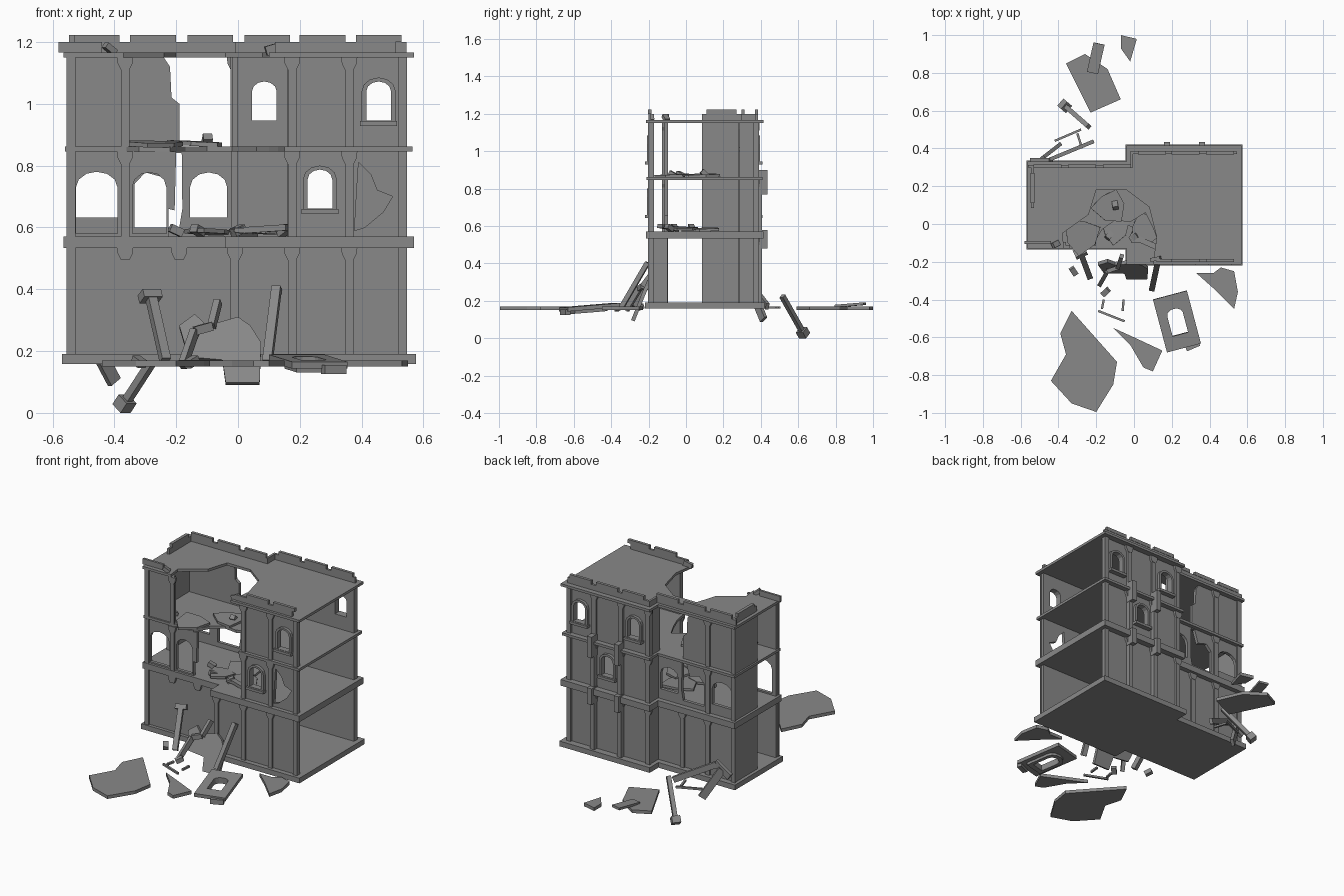
import bpy, bmesh, math, random
from mathutils import Matrix, Vector

cube = bpy.data.objects.get("Cube")
if cube:
    bpy.data.objects.remove(cube, do_unlink=True)

stone = bpy.data.materials.new("grey_stone")
stone.use_nodes = True
GREY = (0.25, 0.25, 0.25, 1)
stone.diffuse_color = GREY
stone.node_tree.nodes["Principled BSDF"].inputs["Base Color"].default_value = GREY
random.seed(4)


def finish(name, bm, matrix=Matrix()):
    bmesh.ops.transform(bm, matrix=matrix, verts=bm.verts)
    bmesh.ops.recalc_face_normals(bm, faces=bm.faces)
    mesh = bpy.data.meshes.new(name)
    bm.to_mesh(mesh)
    bm.free()
    mesh.materials.append(stone)
    obj = bpy.data.objects.new(name, mesh)
    bpy.context.collection.objects.link(obj)
    return obj


def plate(name, outline, thick, matrix=Matrix(), holes=()):
    """Flat outline with holes, extruded along local z."""
    bm = bmesh.new()
    for loop in [outline, *holes]:
        vs = [bm.verts.new((p[0], p[1], 0)) for p in loop]
        for i, v in enumerate(vs):
            bm.edges.new((v, vs[i - 1]))
    bmesh.ops.triangle_fill(bm, edges=bm.edges[:], use_beauty=True, normal=(0, 0, 1))
    top = bmesh.ops.extrude_face_region(bm, geom=bm.faces[:])["geom"]
    bmesh.ops.translate(bm, vec=(0, 0, thick), verts=[g for g in top if isinstance(g, bmesh.types.BMVert)])
    return finish(name, bm, matrix)


def box(name, x, y, z):
    return plate(name, rect(*x, *y), z[1] - z[0], Matrix.Translation((0, 0, z[0])))


def beam(name, a, b, width=0.025, depth=0.025):
    a, b = Vector(a), Vector(b)
    bm = bmesh.new()
    bmesh.ops.create_cube(bm, size=1)
    size = Matrix.Diagonal((width, depth, (b - a).length, 1))
    turn = (b - a).to_track_quat('Z', 'Y').to_matrix().to_4x4()
    return finish(name, bm, Matrix.Translation((a + b) / 2) @ turn @ size)


def rect(x0, x1, y0, y1):
    return [(x0, y0), (x1, y0), (x1, y1), (x0, y1)]


def arch(cx, z0, w, spring, top, n=6):
    curve = [(cx + w / 2 * math.cos(math.pi * i / n), spring + (top - spring) * math.sin(math.pi * i / n))
             for i in range(n + 1)]
    return [(cx - w / 2, z0), (cx + w / 2, z0)] + curve


def upright(y):
    """Local xy becomes world xz, thickness runs towards -y."""
    return Matrix.Translation((0, y, 0)) @ Matrix.Rotation(math.pi / 2, 4, 'X')


def footprint(e):
    return [(-.54 - e, -.105 - e), (-.015 - e, -.105 - e), (-.015 - e, -.19 - e), (.545 + e, -.19 - e),
            (.545 + e, .39 + e), (-.015 - e, .39 + e), (-.015 - e, .305 + e), (-.54 - e, .305 + e)]


def broken(e, bite):
    """Footprint with its front edge replaced by a broken bite."""
    f = footprint(e)
    return [f[0]] + bite + f[3:]


FLOORS = [(.19, .535), (.57, .845), (.86, 1.15)]
PILASTERS = (-.54, -.365, -.19, -.01, .175, .36, .532)
T = .02
# outer wall planes: front or back, shallow or deep half
PLANES = {("front", False): -.115, ("front", True): -.19, ("back", False): .3, ("back", True): .378}


def outer(side, x):
    return PLANES[side, x > -.05], -1 if side == "front" else 1


def wall(name, side, outline, holes=()):
    x = sum(p[0] for p in outline) / len(outline)
    y, d = outer(side, x)
    plate(name, outline, T, upright(y if d > 0 else y + T), holes)


def pilaster(side, x, floor, shaft, bracket):
    y, d = outer(side, x)
    z0, z1 = FLOORS[floor]
    if shaft:
        box(f"{side}_pilaster", (x - .014, x + .014), sorted((y, y + d * .012)), (z0, z1))
    if bracket:
        plate(f"{side}_pilaster_bracket", [(x - .026, z1), (x - .024, z1 - .02), (x - .014, z1 - .04),
              (x + .014, z1 - .04), (x + .024, z1 - .02), (x + .026, z1)], .014, upright(y + .014 * (d > 0)))


def window_frame(side, x, z):
    y, d = outer(side, x)
    edge = y + d * .018 if d > 0 else y
    plate(f"{side}_window_frame", arch(x, z, .11, z + .1, z + .145), .018, upright(edge), [window(x, z)])
    box(f"{side}_window_sill", (x - .06, x + .06), sorted((y, y + d * .03)), (z - .012, z + .004))


def window(x, z):
    return arch(x, z + .006, .08, z + .1, z + .132)


# floor slabs and roof, broken open at the front
plate("ground_slab", footprint(.03), .032, Matrix.Translation((0, 0, .158)))
plate("second_floor_slab", footprint(.025), .038, Matrix.Translation((0, 0, .533)))
plate("third_floor_slab", broken(.02, [(-.36, -.125), (-.32, -.1), (-.22, -.12), (-.17, -.03), (-.1, .02),
      (-.02, .01), (.06, .06), (.1, -.02), (.13, -.1), (.15, -.21)]), .016, Matrix.Translation((0, 0, .845)))
plate("roof", broken(.025, [(-.37, -.13), (-.38, -.05), (-.24, .05), (-.2, .18), (-.04, .18), (.08, .09),
      (.12, -.07), (.1, -.215)]), .016, Matrix.Translation((0, 0, 1.15)))

# ground floor walls
for side in ("front", "back"):
    wall(f"{side}_ground_wall", side, rect(-.55, -.02, .185, .535))
    wall(f"{side}_ground_wall", side, rect(-.02, .545, .185, .535))

# second floor walls
wall("front_second_wall", "front", [(-.55, .57), (-.225, .57), (-.225, .66), (-.205, .655), (-.2, .845), (-.55, .845)],
     [arch(-.457, .58, .134, .73, .78), arch(-.287, .58, .11, .73, .778)])
wall("front_second_wall", "front", rect(.16, .545, .57, .845),
     [window(.265, .655), [(.39, .81), (.43, .77), (.45, .72), (.5, .7), (.47, .65), (.41, .6), (.377, .59), (.383, .7)]])
wall("back_second_wall", "back", rect(-.55, -.02, .57, .845),
     [arch(-.457, .632, .134, .73, .78), [(-.335, .6), (-.19, .6), (-.18, .66), (-.182, .84), (-.21, .84), (-.235, .76),
      (-.3, .778), (-.335, .74)], arch(-.095, .632, .12, .73, .778)])
wall("back_second_wall", "back", rect(-.02, .545, .57, .845), [window(.265, .655)])

# third floor walls
wall("front_third_wall", "front", rect(-.55, -.36, .86, 1.15))
wall("front_third_wall", "front", rect(.16, .545, .86, 1.15), [window(.455, .94)])
wall("back_third_wall", "back", [(-.55, .86), (-.19, .86), (-.19, 1), (-.215, 1.02), (-.22, 1.12), (-.24, 1.15), (-.55, 1.15)])
wall("back_third_wall", "back", rect(-.025, .545, .86, 1.15), [window(.085, .94), window(.455, .94)])

# half-width end wall and the short walls at the step in plan
for z0, z1 in FLOORS:
    box("end_wall", (-.55, -.53), (.085, .29), (z0, z1))
    box("back_step_wall", (-.02, 0), (.285, .375), (z0, z1))
box("front_step_wall", (-.02, 0), (-.188, -.1), FLOORS[0])

# window frames and pilasters
for side, x, z in (("front", .265, .655), ("front", .455, .94), ("back", .265, .655), ("back", .455, .94), ("back", .085, .94)):
    window_frame(side, x, z)
missing = {("front", 1): PILASTERS[2:4], ("front", 2): PILASTERS[2:4],
           ("back", 1): PILASTERS[2:3], ("back", 2): PILASTERS[2:3]}
for side in ("front", "back"):
    for floor in range(3):
        for x in PILASTERS:
            if x not in missing.get((side, floor), ()):
                shaft = side == "back" or floor > 0 or x not in PILASTERS[1:3]
                pilaster(side, x, floor, shaft, x in PILASTERS[1:-1])

# stepped buttress blocks on the back
for x in (.175, .36):
    for z0, z1 in ((.48, .58), (.77, .9)):
        box("buttress_block", (x - .016, x + .016), (.375, .435), (z0, z1))
    box("buttress_shaft", (x - .014, x + .014), (.375, .405), (.19, .8))

# thin parapets with merlons
for name, x, y in (("front_left", (-.58, -.44), -.105), ("front_right", (.12, .51), -.2),
                   ("back_left", (-.56, -.01), .298), ("back_right", (-.02, .545), .37)):
    box(name + "_parapet", x, (y, y + .014), (1.165, 1.2))
    for m in (-.457, -.275, -.09, .095, .273, .455):
        if x[0] - .02 < m - .05 and m + .05 < x[1] + .03:
            box(name + "_merlon", (m - .074, m + .074), (y - .002, y + .016), (1.2, 1.222))
box("end_parapet", (-.545, -.53), (.085, .3), (1.165, 1.2))
box("end_merlon", (-.547, -.528), (.11, .27), (1.2, 1.222))
box("step_parapet", (-.02, -.006), (.3, .375), (1.165, 1.2))
beam("roof_rubble", (-.43, -.115, 1.19), (-.4, -.1, 1.165), .03, .02)
beam("roof_rubble", (.09, -.19, 1.17), (.14, -.18, 1.185), .02, .03)

# fallen slabs lying around the building
SLABS = [
    [(-.33, -.46), (-.09, -.73), (-.11, -.85), (-.2, -.995), (-.33, -.95), (-.44, -.83), (-.36, -.69), (-.39, -.58)],
    [(-.11, -.55), (0, -.6), (.15, -.67), (.1, -.78), (.05, -.76), (-.02, -.64)],
    [(.33, -.26), (.42, -.26), (.46, -.23), (.53, -.25), (.55, -.36), (.53, -.45), (.42, -.34)],
    [(-.36, .85), (-.26, .9), (-.14, .82), (-.07, .66), (-.23, .59)],
    [(-.07, 1), (.015, .98), (-.02, .86), (-.07, .93)]]
for s in SLABS:
    plate("fallen_slab", s, .02, Matrix.Translation((0, 0, .15)))
tilt = Matrix.Translation((.227, -.515, .155)) @ Matrix.Rotation(.26, 4, 'Z') @ Matrix.Rotation(.08, 4, 'X')
plate("fallen_window_wall", rect(-.093, .093, -.145, .145), .022, tilt, [arch(0, -.07, .085, .04, .07)])
plate("fallen_window_frame", arch(0, -.1, .13, .05, .095), .016, tilt @ Matrix.Translation((0, 0, -.016)),
      [arch(0, -.07, .085, .04, .07)])
beam("fallen_window_sill", (.275, -.66, .14), (.345, -.63, .14), .03, .03)
beam("fallen_sliver", (-.22, .8, .172), (-.185, .955, .185), .06, .014)

# slabs leaning on the front
lean = Matrix.Translation((0, -.275, .09)) @ Matrix.Rotation(math.radians(68), 4, 'X')
plate("leaning_slab", [(-.19, .2), (-.14, .24), (-.1, .2), (0, .23), (.04, .2), (.075, .14), (.07, 0), (-.04, 0), (-.05, .08),
      (-.16, .09)], .02, lean)

# beams leaning or dropped around the walls
beam("leaning_post", (-.235, -.28, .17), (-.28, -.16, .37), .03, .03)
beam("leaning_post_head", (-.281, -.158, .365), (-.287, -.145, .39), .065, .045)
beam("leaning_beam", (.095, -.345, .165), (.125, -.205, .405), .03, .025)
crooked = [(-.18, -.32, .15), (-.14, -.25, .265), (-.085, -.23, .28), (-.065, -.17, .36)]
for a, b in zip(crooked, crooked[1:]):
    beam("crooked_beam", a, b, .022, .028)
beam("dropped_post", (-.24, .515, .225), (-.36, .62, .04), .025, .025)
beam("dropped_post_head", (-.357, .617, .045), (-.377, .634, .014), .05, .045)

# broken arch piece leaning on the rear wall
beam("rear_arch_foot", (-.49, .345, .27), (-.4, .415, .1), .02, .045)
beam("rear_arch_crown", (-.54, .34, .235), (-.44, .34, .3), .02, .04)
beam("rear_arch_arm", (-.45, .34, .29), (-.22, .435, .17), .02, .035)
for a, b in (((-.42, .44), (-.28, .5)), ((-.3, .48), (-.275, .4)), ((-.19, -.46), (-.05, -.515)),
             ((-.16, -.4), (-.17, -.45)), ((-.055, -.4), (-.06, -.46))):
    beam("splinter", (*a, .165), (*b, .165), .012, .012)

# rubble resting on the broken floors
for x, y, z, w, ang in ((-.28, -.06, .863, .22, .4), (-.13, .09, .864, .2, 1.2), (-.03, .09, .574, .24, .8),
                        (.06, -.03, .58, .2, 1.9), (-.1, -.03, .58, .17, 2.6)):
    shape = [(w * .5 * r * math.cos(a), w * .5 * r * math.sin(a))
             for a, r in ((0, 1), (1, .7), (2, 1), (3.2, .75), (4.2, 1), (5.3, .8))]
    plate("rubble_plate", shape, .014, Matrix.Translation((x, y, z)) @ Matrix.Rotation(ang, 4, 'Z')
          @ Matrix.Rotation(.05, 4, 'X'))
for x, y, z in ((-.42, -.03, .875), (-.41, -.07, .875), (-.2, .03, .59), (0, -.07, .59), (.15, -.09, .59),
                (-.1, .1, .88), (-.13, -.06, .59), (-.32, -.25, .165), (-.15, -.36, .165)):
    turn = Vector((random.uniform(-1, 1), random.uniform(-1, 1), .4)).normalized() * .022
    beam("rubble_block", Vector((x, y, z)) - turn, Vector((x, y, z)) + turn, .03, .026)
beam("fallen_floor_beam", (-.02, -.06, .588), (.16, -.14, .6), .03, .02)
